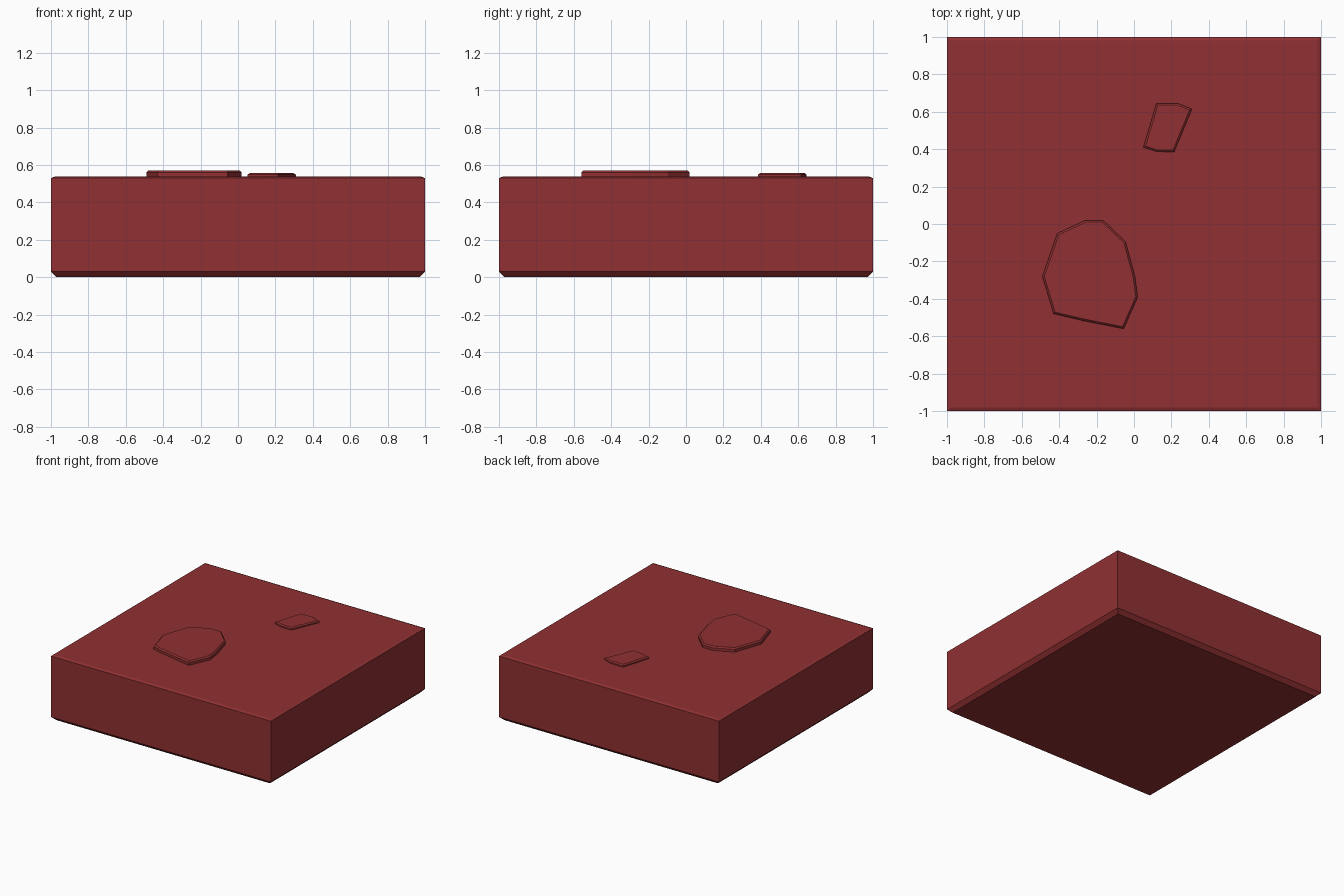
import bpy, bmesh

if "Cube" in bpy.data.objects:
    bpy.data.objects.remove(bpy.data.objects["Cube"])

red = bpy.data.materials.new("red_stone")
red.diffuse_color = (0.28, 0.03, 0.032, 1)
red.use_nodes = True
red.node_tree.nodes["Principled BSDF"].inputs["Base Color"].default_value = red.diffuse_color


def plate(name, outline, z0, z1, top, bottom=None):
    """Extrude an outline; top and bottom are (inset, height) chamfers."""
    bm = bmesh.new()
    zb = z0 + (bottom[1] if bottom else 0)
    base = bm.faces.new([bm.verts.new((x, y, zb)) for x, y in outline])
    base.normal_update()
    if base.normal.z > 0:
        base.normal_flip()
    ext = bmesh.ops.extrude_face_region(bm, geom=[base], use_keep_orig=True)["geom"]
    cap = next(g for g in ext if isinstance(g, bmesh.types.BMFace))
    for v in cap.verts:
        v.co.z = z1 - top[1]
    bmesh.ops.recalc_face_normals(bm, faces=bm.faces)
    bm.normal_update()
    for face, cut in ((cap, top), (base, bottom)):
        if cut:
            bmesh.ops.inset_region(bm, faces=[face], thickness=cut[0],
                                   depth=0, use_even_offset=True)
            for v in face.verts:
                v.co.z = z1 if face is cap else z0
    bmesh.ops.recalc_face_normals(bm, faces=bm.faces)
    mesh = bpy.data.meshes.new(name)
    bm.to_mesh(mesh)
    bm.free()
    mesh.materials.append(red)
    obj = bpy.data.objects.new(name, mesh)
    bpy.context.collection.objects.link(obj)
    return obj


# Main square block, chamfered above and below
plate("block", [(-1, -1), (1, -1), (1, 1), (-1, 1)], 0, 0.538,
      top=(0.02, 0.008), bottom=(0.03, 0.03))

# Large raised flake
plate("large_flake",
      [(-0.49, -0.28), (-0.41, -0.05), (-0.26, 0.02), (-0.165, 0.02),
       (-0.045, -0.095), (0.005, -0.28), (0.02, -0.39), (-0.055, -0.56),
       (-0.26, -0.52), (-0.43, -0.48)], 0.53, 0.57, top=(0.01, 0.01))

# Small raised flake
plate("small_flake",
      [(0.05, 0.41), (0.12, 0.645), (0.235, 0.645), (0.31, 0.615),
       (0.215, 0.385), (0.12, 0.387)], 0.53, 0.556, top=(0.01, 0.008))
